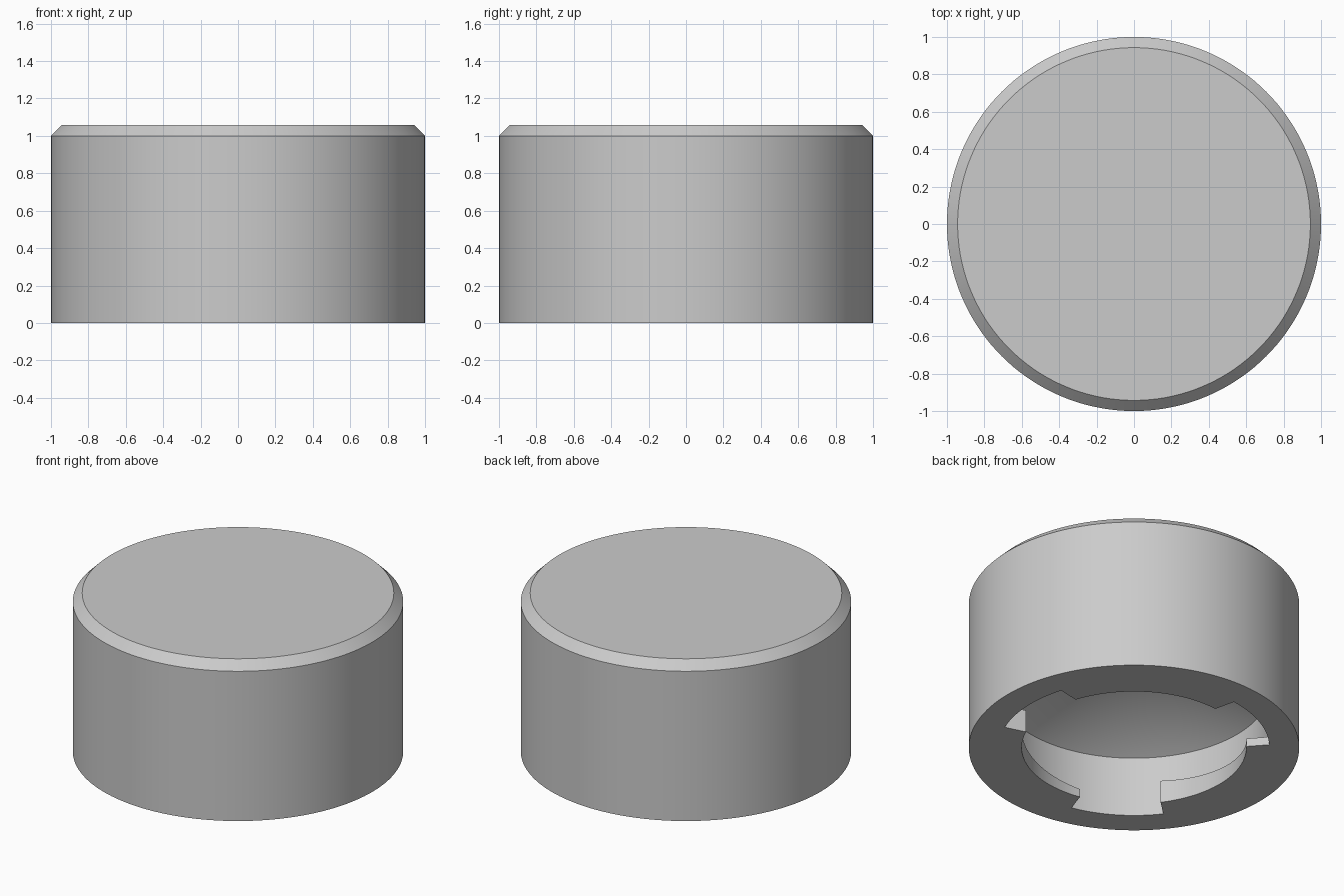
import bpy, bmesh, math

cube = bpy.data.objects.get("Cube")
if cube:
    bpy.data.objects.remove(cube, do_unlink=True)

SEGMENTS = 144
STEP = 360 / SEGMENTS
HEIGHT, CHAMFER = 1.057, 0.057
WALL_R, LUG_R = 0.82, 0.68        # cavity wall and lug inner radius
WALL_TOP, APEX = 0.40, 0.875      # conical cavity ceiling
LUG_START, LUG_SPAN, PITCH = 17.5, 80, 120
TAPER = 0.97                      # lugs are slightly narrower inside
THIN, THICK = 0.055, 0.15         # ramp heights of each locking lug

# single grey material
grey = bpy.data.materials.new("plain_grey")
grey.use_nodes = True
colour = (0.6, 0.6, 0.6, 1)
grey.diffuse_color = colour
grey.node_tree.nodes["Principled BSDF"].inputs["Base Color"].default_value = colour

bm = bmesh.new()
cache = {}


def vert(angle, r, z):
    a = math.radians(angle)
    co = (r * math.cos(a), r * math.sin(a), z)
    key = tuple(round(c, 5) + 0.0 for c in co)
    if key not in cache:
        cache[key] = bm.verts.new(co)
    return cache[key]


def face(verts):
    bm.faces.new(list(dict.fromkeys(verts)))


def ramp(angle):
    """Lug height: climbs along the lug, falls back across the slot."""
    p = (angle - LUG_START) % PITCH
    if p <= LUG_SPAN:
        return THIN + (THICK - THIN) * p / LUG_SPAN
    return THICK - (THICK - THIN) * (p - LUG_SPAN) / (PITCH - LUG_SPAN)


def lug_edge(angle):
    """Bottom and top points of the lug's inner face."""
    p = (angle - LUG_START) % PITCH
    inner = angle + (LUG_SPAN / 2 - p) * (1 - TAPER)
    return [vert(inner, LUG_R, 0), vert(inner, LUG_R, ramp(angle))]


def section(angle, is_lug):
    """Closed cap profile from top centre round to ceiling apex."""
    outer = [(0, HEIGHT), (1 - CHAMFER, HEIGHT), (1, HEIGHT - CHAMFER), (1, 0),
             (WALL_R, 0)]
    cavity = [(WALL_R, ramp(angle)), (WALL_R, WALL_TOP), (0, APEX)]
    return ([vert(angle, r, z) for r, z in outer]
            + (lug_edge(angle) if is_lug else [])
            + [vert(angle, r, z) for r, z in cavity])


# sweep the profile, with locking lugs and entry slots alternating
for i in range(SEGMENTS):
    a, b = LUG_START + i * STEP, LUG_START + (i + 1) * STEP
    is_lug = (i * STEP) % PITCH < LUG_SPAN
    left, right = section(a, is_lug), section(b, is_lug)
    for j in range(len(left) - 1):
        face([left[j], right[j], right[j + 1], left[j + 1]])

# end faces of the lugs
for k in range(3):
    for end in (0, LUG_SPAN):
        a = LUG_START + k * PITCH + end
        face([vert(a, WALL_R, 0), *lug_edge(a), vert(a, WALL_R, ramp(a))])

bmesh.ops.recalc_face_normals(bm, faces=bm.faces[:])
mesh = bpy.data.meshes.new("locking_cap")
bm.to_mesh(mesh)
bm.free()
mesh.materials.append(grey)

cap = bpy.data.objects.new("locking_cap", mesh)
bpy.context.collection.objects.link(cap)
bpy.ops.object.select_all(action="DESELECT")
cap.select_set(True)
bpy.context.view_layer.objects.active = cap
bpy.ops.object.shade_smooth_by_angle(angle=math.radians(30))
